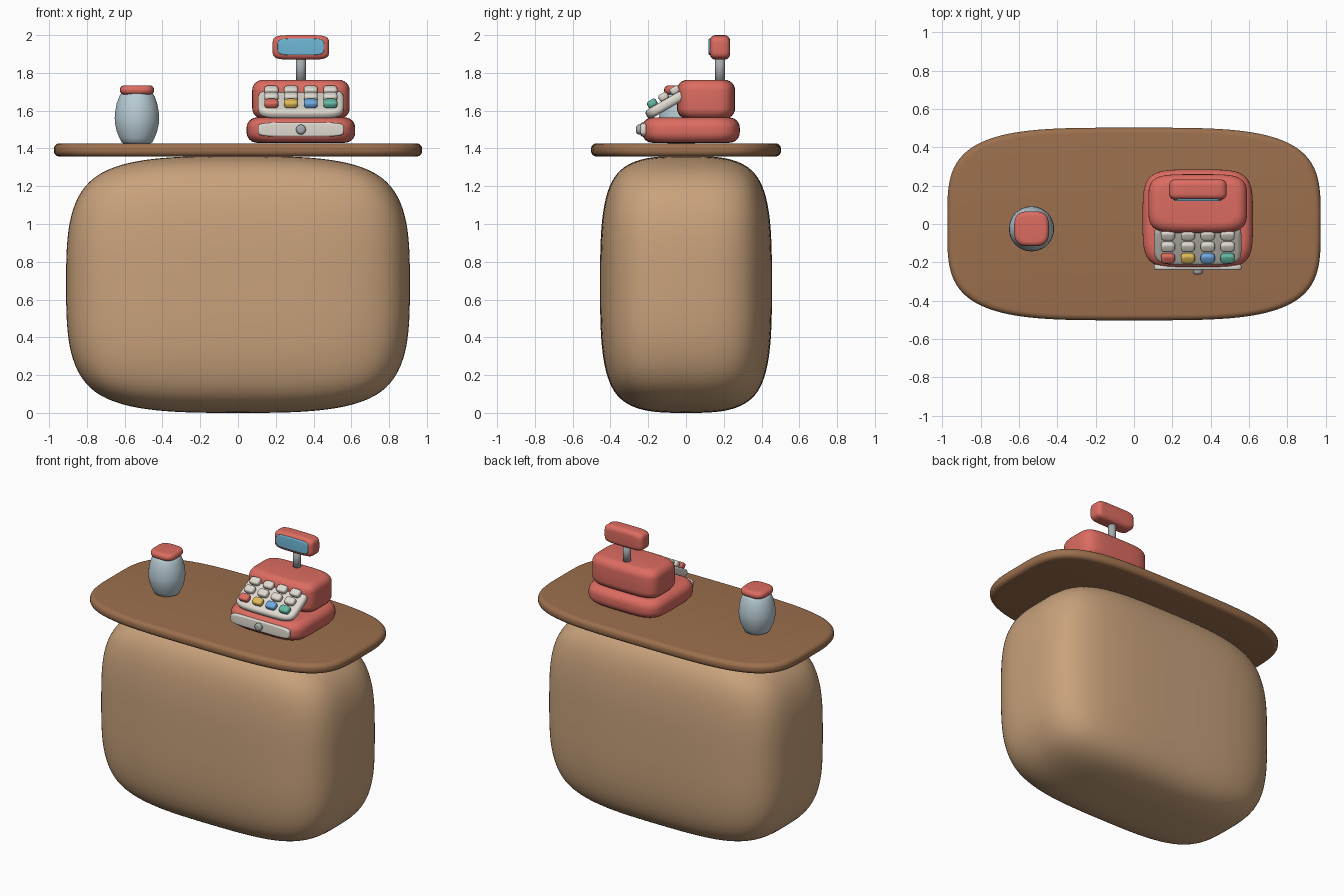
import bpy, bmesh, math
from mathutils import Vector

if "Cube" in bpy.data.objects:
    bpy.data.objects.remove(bpy.data.objects["Cube"])

COLOURS = {
    "tan": (.58, .36, .20), "brown": (.33, .16, .075), "coral": (.72, .15, .12),
    "glass": (.48, .60, .66), "cream": (.74, .70, .63), "screen": (.16, .48, .68),
    "metal": (.38, .40, .42), "yellow": (.75, .50, .10), "blue": (.16, .40, .75),
    "teal": (.13, .48, .37),
}
MATS = {}
for key, rgb in COLOURS.items():
    MATS[key] = bpy.data.materials.new(key)
    MATS[key].diffuse_color = (*rgb, 1)


def finish(name, bm, colour, loc, tilt=0):
    bmesh.ops.recalc_face_normals(bm, faces=bm.faces)
    for f in bm.faces:
        f.smooth = True
    me = bpy.data.meshes.new(name)
    bm.to_mesh(me)
    bm.free()
    me.materials.append(MATS[colour])
    ob = bpy.data.objects.new(name, me)
    ob.location = loc
    ob.rotation_euler.x = math.radians(tilt)
    bpy.context.collection.objects.link(ob)
    return ob


def loft(rings):
    """Skin a stack of closed rings and cap both ends."""
    bm = bmesh.new()
    vs = [[bm.verts.new(p) for p in r] for r in rings]
    n = len(vs[0])
    for a, b in zip(vs, vs[1:]):
        for i in range(n):
            j = (i + 1) % n
            bm.faces.new((a[i], a[j], b[j], b[i]))
    bm.faces.new(vs[0])
    bm.faces.new(vs[-1])
    return bm


def outline(a, b, z, power, n=48):
    pts = []
    for i in range(n):
        t = 2 * math.pi * (i + .5) / n
        c, s = math.cos(t), math.sin(t)
        pts.append((a * math.copysign(abs(c) ** (2 / power), c),
                    b * math.copysign(abs(s) ** (2 / power), s), z))
    return pts


def slab(name, colour, loc, half, r, power=4, tilt=0, n=48, steps=6):
    """Rounded plate: superellipse outline, rounded rim of radius r."""
    a, b, h = half
    rz = min(r, h)
    prof = []
    for k in range(steps + 1):
        t = math.pi / 2 * k / steps
        prof.append((r * (1 - math.cos(t)), h - rz + rz * math.sin(t)))
    prof = [(i, -z) for i, z in reversed(prof)] + prof
    rings = [outline(a - i, b - i, z, power, n) for i, z in prof]
    return finish(name, loft(rings), colour, loc, tilt)


def turned(name, colour, loc, prof):
    return finish(name, loft([outline(r, r, z, 2) for r, z in prof]), colour, loc)


# Counter body: soft subdivided block
bm = bmesh.new()
bmesh.ops.create_cube(bm, size=2)
bmesh.ops.subdivide_edges(bm, edges=bm.edges[:], cuts=1, use_grid_fill=True)
bmesh.ops.scale(bm, vec=Vector((.91, .455, .68)), verts=bm.verts)
body = finish("counter_body", bm, "tan", (0, 0, .68))
sub = body.modifiers.new("soft", "SUBSURF")
sub.levels = sub.render_levels = 4

# Counter top
slab("counter_top", "brown", (0, 0, 1.392), (.975, .503, .035), .03, 3.8, n=96)

# Cash register housing
CX = .333
slab("register_base", "coral", (CX, .026, 1.497), (.288, .259, .067), .055, 4.5)
slab("register_housing", "coral", (CX, .106, 1.66), (.258, .154, .103), .055, 4.5)

# Drawer front and knob
slab("drawer_front", "cream", (CX, -.225, 1.5), (.228, .038, .015), .01, 5, tilt=90)
slab("drawer_knob", "metal", (CX, -.246, 1.5), (.026, .026, .018), .015, 2, tilt=90)

# Sloped key panel with a grid of keys
TILT = 30
slab("key_panel", "cream", (CX, -.098, 1.637), (.228, .128, .026), .022, 5, tilt=TILT)
rows = [("coral", "yellow", "blue", "teal"), ("cream",) * 4, ("cream",) * 4]
for r, row in enumerate(rows):
    for c, colour in enumerate(row):
        y = -.179 + .06 * r
        z = 1.673 + (y + .119) * math.tan(math.radians(TILT))
        slab(f"key_{r}_{c}", colour, (CX + (c - 1.5) * .104, y, z),
             (.037, .027, .02), .014, 3.5, tilt=TILT, n=24, steps=4)

# Customer display on its post
turned("display_post", "metal", (CX, .18, 0), [(.026, 1.74), (.026, 1.9)])
slab("display_case", "coral", (CX, .18, 1.935), (.15, .065, .053), .03, 5, tilt=90)
slab("display_screen", "screen", (CX, .128, 1.938), (.123, .044, .009), .006, 5, tilt=90)

# Jar with a rounded-square lid
turned("jar", "glass", (-.535, -.025, 0),
       [(.072, 1.427), (.082, 1.433), (.093, 1.455), (.107, 1.49), (.116, 1.53),
        (.118, 1.56), (.115, 1.6), (.107, 1.64), (.094, 1.675), (.082, 1.695)])
slab("jar_lid", "coral", (-.535, -.025, 1.709), (.091, .091, .025), .024, 3.2)

for m in bpy.data.materials:
    if m.users and not m.is_grease_pencil:
        m.use_nodes = True
        m.node_tree.nodes["Principled BSDF"].inputs["Base Color"].default_value = m.diffuse_color
